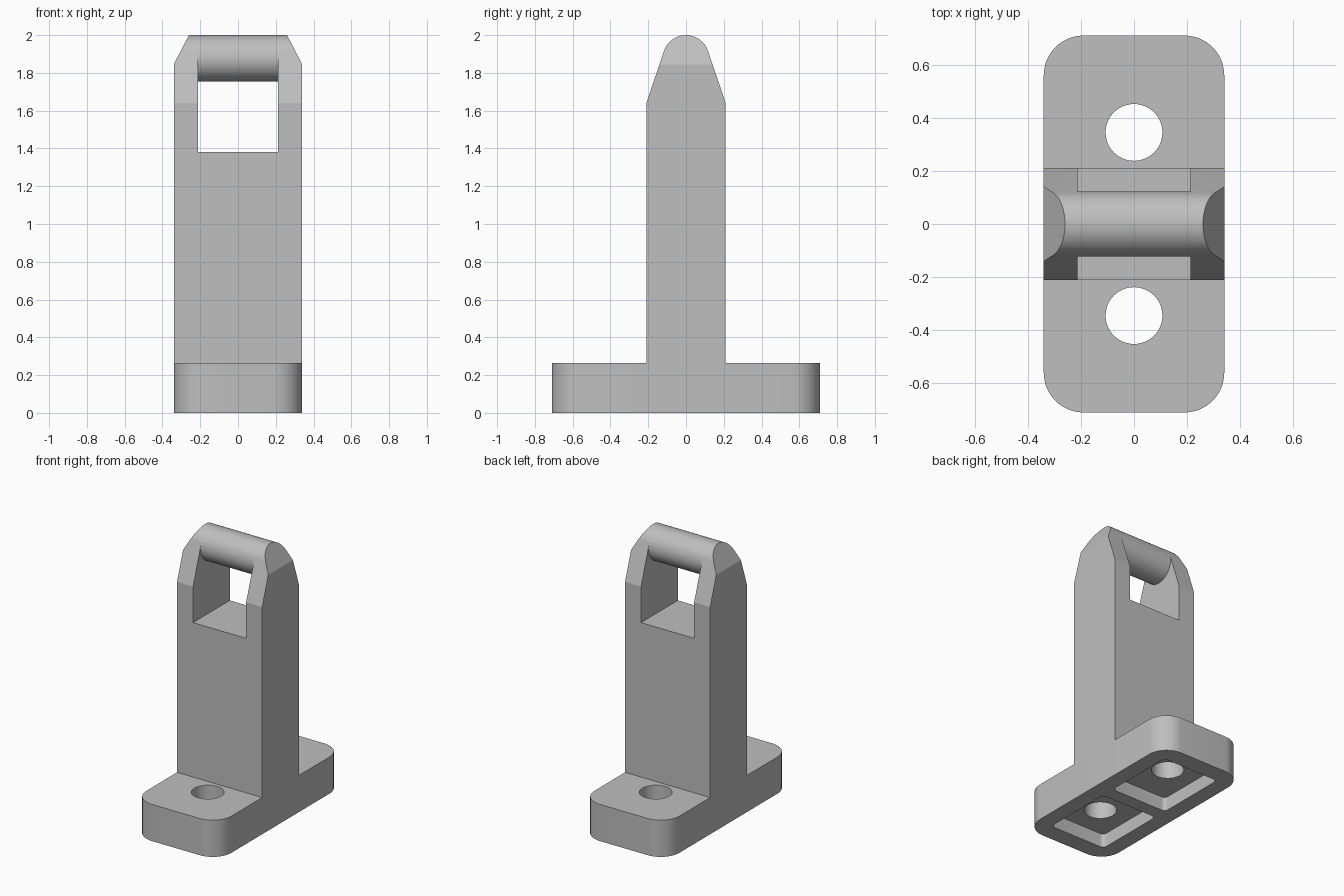
import bpy, bmesh
from math import sin, cos, pi, radians
from mathutils import Vector

cube = bpy.data.objects.get("Cube")
if cube:
    bpy.data.objects.remove(cube, do_unlink=True)

grey = bpy.data.materials.new("plain_grey")
grey.use_nodes = True
grey.diffuse_color = (0.52, 0.52, 0.52, 1)
grey.node_tree.nodes["Principled BSDF"].inputs["Base Color"].default_value = grey.diffuse_color


def arc(cx, cy, r, start, end, steps):
    angles = [radians(start + (end - start) * i / steps) for i in range(steps + 1)]
    return [(cx + r * cos(a), cy + r * sin(a)) for a in angles]


def rounded_rect(hx, hy, r, cy=0, steps=12):
    pts = []
    for i, (sx, sy) in enumerate([(1, 1), (-1, 1), (-1, -1), (1, -1)]):
        pts += arc(sx * (hx - r), cy + sy * (hy - r), r, 90 * i, 90 * i + 90, steps)
    return pts


def prism(name, points, low, high, axis="Z"):
    """Extrude an outline along Z (outline in x, y) or X (outline in y, z)."""
    place = (lambda p, h: (p[0], p[1], h)) if axis == "Z" else (lambda p, h: (h, p[0], p[1]))
    bm = bmesh.new()
    face = bm.faces.new([bm.verts.new(place(p, low)) for p in points])
    top = bmesh.ops.extrude_face_region(bm, geom=[face])
    verts = [g for g in top["geom"] if isinstance(g, bmesh.types.BMVert)]
    bmesh.ops.translate(bm, verts=verts, vec=Vector(place((0, 0), high - low)))
    bmesh.ops.recalc_face_normals(bm, faces=bm.faces)
    mesh = bpy.data.meshes.new(name)
    bm.to_mesh(mesh)
    bm.free()
    mesh.materials.append(grey)
    obj = bpy.data.objects.new(name, mesh)
    bpy.context.collection.objects.link(obj)
    return obj


def activate(obj):
    bpy.ops.object.select_all(action="DESELECT")
    obj.select_set(True)
    bpy.context.view_layer.objects.active = obj


def cut(obj, cutter):
    mod = obj.modifiers.new("cut", "BOOLEAN")
    mod.operation, mod.solver, mod.object = "DIFFERENCE", "EXACT", cutter
    activate(obj)
    bpy.ops.object.modifier_apply(modifier=mod.name)
    bpy.data.objects.remove(cutter, do_unlink=True)


BASE_TOP, HALF_X, WINDOW_X = 0.265, 0.34, 0.212
BAR_Z, BAR_R = 1.877, 0.123

# Base plate with bolt holes and two pockets underneath
base = prism("base_plate", rounded_rect(HALF_X, 0.71, 0.15), 0, BASE_TOP)
for side in (-1, 1):
    cut(base, prism("pocket_cutter", rounded_rect(0.225, 0.265, 0.03, side * 0.315, 6), -0.1, 0.1))
    cut(base, prism("hole_cutter", arc(0, side * 0.345, 0.107, 0, 352.5, 47), -0.2, 0.5))

# Upright with tapered, rounded head
profile = [(-0.21, BASE_TOP), (0.21, BASE_TOP), (0.21, 1.64)]
profile += arc(0, BAR_Z, BAR_R, 18.6, 161.4, 32) + [(-0.21, 1.64)]
upright = prism("upright", profile, -HALF_X, HALF_X, "X")

# Sloped ends at the top of the head
bm = bmesh.new()
bm.from_mesh(upright.data)
for side in (-1, 1):
    cut_geom = bm.verts[:] + bm.edges[:] + bm.faces[:]
    res = bmesh.ops.bisect_plane(bm, geom=cut_geom, plane_co=(side * HALF_X, 0, 1.845),
                                 plane_no=(side * 0.155, 0, 0.08), clear_outer=True)
    rim = [g for g in res["geom_cut"] if isinstance(g, bmesh.types.BMEdge)]
    bmesh.ops.contextual_create(bm, geom=rim)
bmesh.ops.recalc_face_normals(bm, faces=bm.faces)
bm.to_mesh(upright.data)
bm.free()

# Window between the arms, spanned by a round bar
window = [(-0.5, 1.38), (0.5, 1.38), (0.5, 2.2), (-0.5, 2.2)]
cut(upright, prism("window_cutter", window, -WINDOW_X, WINDOW_X, "X"))
bar = prism("cross_bar", arc(0, BAR_Z, BAR_R, 0, 354.375, 63), -WINDOW_X, WINDOW_X, "X")

for obj in (base, upright, bar):
    activate(obj)
    bpy.ops.object.shade_smooth_by_angle(angle=radians(15))
